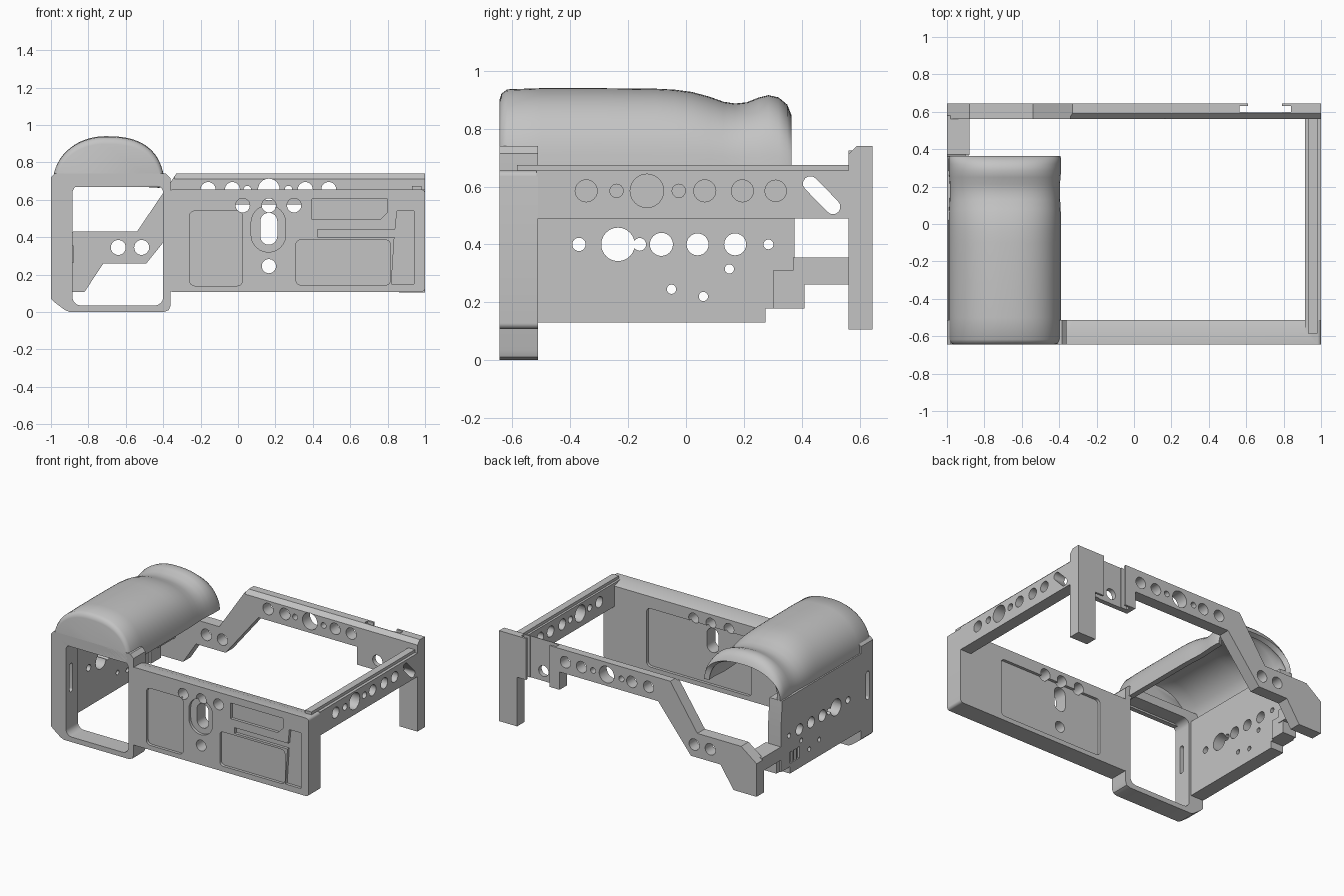
import bpy, bmesh, math

if "Cube" in bpy.data.objects:
    bpy.data.objects.remove(bpy.data.objects["Cube"])

grey = bpy.data.materials.new("matte_grey")
grey.use_nodes = True
COLOUR = (0.55, 0.55, 0.55, 1)
grey.diffuse_color = COLOUR
grey.node_tree.nodes["Principled BSDF"].inputs["Base Color"].default_value = COLOUR


def rounded(a0, a1, b0, b1, r, n=6):
    """Rounded rectangle outline, r at half the width gives a circle or pill."""
    pts = []
    for k, (a, b) in enumerate([(a1 - r, b1 - r), (a0 + r, b1 - r), (a0 + r, b0 + r), (a1 - r, b0 + r)]):
        for i in range(n + 1):
            t = (k + i / n) * math.pi / 2
            p = (a + r * math.cos(t), b + r * math.sin(t))
            if not pts or math.dist(p, pts[-1]) > 1e-5:
                pts.append(p)
    if math.dist(pts[0], pts[-1]) < 1e-5:
        pts.pop()
    return pts


def circle(a, b, r):
    return rounded(a - r, a + r, b - r, b + r, r)


def box(a0, a1, b0, b1):
    return [(a0, b0), (a1, b0), (a1, b1), (a0, b1)]


def add_prism(bm, pts, axis, lo, hi):
    """Extrude an outline along x (outline in y, z) or y (outline in x, z)."""
    def place(p, d):
        return (d, p[0], p[1]) if axis == "x" else (p[0], d, p[1])
    ends = [[bm.verts.new(place(p, d)) for p in pts] for d in (lo, hi)]
    bm.faces.new(ends[0])
    bm.faces.new(ends[1][::-1])
    for i in range(len(pts)):
        j = (i + 1) % len(pts)
        bm.faces.new((ends[0][j], ends[0][i], ends[1][i], ends[1][j]))


def make_object(name, bm):
    bmesh.ops.recalc_face_normals(bm, faces=bm.faces)
    mesh = bpy.data.meshes.new(name)
    bm.to_mesh(mesh)
    bm.free()
    ob = bpy.data.objects.new(name, mesh)
    bpy.context.collection.objects.link(ob)
    mesh.materials.append(grey)
    return ob


def bake(ob):
    dg = bpy.context.evaluated_depsgraph_get()
    mesh = bpy.data.meshes.new_from_object(ob.evaluated_get(dg))
    ob.modifiers.clear()
    ob.data = mesh


def smooth(ob, angle):
    bpy.ops.object.select_all(action="DESELECT")
    ob.select_set(True)
    bpy.context.view_layer.objects.active = ob
    bpy.ops.object.shade_smooth_by_angle(angle=math.radians(angle))


def part(name, solid, cuts=()):
    """A plate from one outline, with every cutter outline removed from it."""
    bm = bmesh.new()
    add_prism(bm, *solid)
    ob = make_object(name, bm)
    for cut in cuts:
        bm = bmesh.new()
        add_prism(bm, *cut)
        cutter = make_object("cutter", bm)
        cutter.hide_render = True
        mod = ob.modifiers.new("cut", "BOOLEAN")
        mod.operation, mod.solver, mod.object = "DIFFERENCE", "EXACT", cutter
        bake(ob)
        bpy.data.objects.remove(cutter)
    smooth(ob, 32)
    return ob


F, FB = -0.645, -0.512      # front and rear of the front frame and plate
R0, R1 = 0.562, 0.645       # front and rear of the rear bar

# Grip frame around the open front corner
part("grip_frame",
     ([(-1, .07), (-.985, .055), (-.925, .01), (-.9, 0), (-.395, 0), (-.37, .01), (-.36, .035), (-.36, .715),
       (-.385, .74), (-.98, .74), (-1, .72)], "y", F, FB),
     [(rounded(-.885, -.4, .035, .68, .045), "y", -.7, -.4),
      (rounded(-.605, -.57, .32, .52, .0174), "x", -1.1, -.8)])

# Thick front plate with shallow pockets on both faces and through holes
pockets = [rounded(-.26, .025, .14, .54, .03), rounded(.07, .255, .32, .57, .092),
           [(.395, .495), (.76, .495), (.8, .535), (.8, .605), (.395, .605)],
           rounded(.31, .815, .145, .385, .025),
           [(.82, .15), (.94, .15), (.94, .54), (.85, .54), (.84, .44), (.425, .44), (.425, .4), (.836, .4)]]
holes = [circle(x, .57, .038) for x in (.025, .165, .3)]
holes += [circle(.165, .245, .038), rounded(.12, .21, .36, .53, .044)]
part("front_plate", (rounded(-.37, 1, .108, .655, .02), "y", F, FB),
     [(p, "y", -.7, F + .02) for p in pockets]
     + [(rounded(-.15, .665, .14, .55, .03), "y", FB - .02, -.4)]
     + [(h, "y", -.7, -.4) for h in holes]
     + [([(-.58, .656), (-.5, .63), (-.5, .7), (-.58, .7)], "x", -.36, .915)])

# Side rail with a row of holes and a slanted slot
row = [(-.345, .038), (-.24, .023), (-.135, .058), (-.025, .023), (.065, .038), (.195, .038), (.31, .037)]
slot, half = [], .026
for (cy, cz), start in (((.43, .61), 45), ((.508, .53), 225)):
    slot += [(cy + half * math.cos(math.radians(start + a)), cz + half * math.sin(math.radians(start + a)))
             for a in range(0, 181, 30)]
part("side_rail", (box(FB - .005, R0 + .01, .49, .655), "x", .915, 1),
     [(circle(y, .585, r), "x", .8, 1.1) for y, r in row] + [(slot, "x", .8, 1.1)])
part("side_rail_ridge", (box(-.585, R0 + .01, .65, .675), "x", .93, .98))

# Rear bar with leg, tab, stepped down arm and foot
bar = [(1, .105), (1, .74), (-.33, .74), (-.54, .43), (-.88, .43), (-1, .34), (-1, .108), (-.82, .108),
       (-.72, .26), (-.49, .26), (-.235, .575), (.53, .575), (.53, .45), (.86, .45), (.86, .105)]
rear_holes = [(-.16, .04), (-.03, .04), (.05, .02), (.165, .058), (.27, .02), (.36, .04), (.485, .04)]
part("rear_bar", (bar, "y", R0, R1),
     [(circle(x, .655, r), "y", .5, .7) for x, r in rear_holes]
     + [(circle(x, .345, .04), "y", .5, .7) for x in (-.64, -.515)]
     + [(circle(.69, .52, .038), "y", .5, .7),
        (box(.565, .84, .3, .8), "y", .6, .63),
        (box(.61, .79, .3, .8), "y", .595, .7),
        ([(.55, .70), (.60, .75), (.55, .75)], "x", -.34, 1.1)])

# Grip side plate and the arm joining it to the rear foot
side_holes = [(-.37, .4, .023), (-.235, .4, .058), (-.16, .4, .022), (-.085, .4, .04), (.04, .4, .038),
              (.17, .4, .038), (.285, .4, .017), (.15, .315, .016), (-.05, .245, .016), (.06, .22, .016)]
part("grip_side_plate",
     ([(-.53, .13), (.275, .13), (.275, .178), (.375, .178), (.375, .49), (.36, .67), (-.53, .67)], "x", -1, -.9),
     [(circle(y, z, r), "x", -1.1, -.8) for y, z, r in side_holes]
     + [(box(y, y + .025, .2, .28), "x", -1.1, -.985) for y in (.17, .21, .25)])
part("grip_side_block", (box(.3, .41, .178, .31), "x", -.99, -.885))
part("rear_link", (box(.37, .58, .262, .355), "x", -1, -.88))

# Hollow grip cover lofted along its length, squarer on the inner shoulder
sections = [(-.645, .23, .94), (-.638, .253, .975), (-.618, .268, 1), (-.5, .272, 1), (-.3, .272, 1), (-.1, .27, 1),
            (-.04, .267, 1), (.02, .259, 1), (.08, .243, .993), (.13, .225, .983), (.17, .219, .978),
            (.21, .223, .98), (.25, .239, .99), (.285, .248, 1), (.32, .24, 1), (.35, .215, 1), (.364, .18, .985)]
steps = 32
bm = bmesh.new()
rings = []
for y, h, w in sections:
    ring = []
    for i in range(steps + 1):
        t = math.pi * i / steps
        c, s = math.cos(t), max(math.sin(t), 0)
        power = 2.6 if c > 0 else 2.0
        u = math.copysign(abs(c) ** (2 / power), c)
        v = s ** (2 / power)
        ring.append(bm.verts.new((-.69 + .3 * w * u - .02 * v, y, .668 + h * v)))
    rings.append(ring)
for a, b in zip(rings, rings[1:]):
    for i in range(steps):
        bm.faces.new((a[i], a[i + 1], b[i + 1], b[i]))
bm.faces.new(rings[0][::-1])
grip = make_object("grip_cover", bm)
shell = grip.modifiers.new("shell", "SOLIDIFY")
shell.thickness, shell.offset = .035, -1
bake(grip)
smooth(grip, 45)
